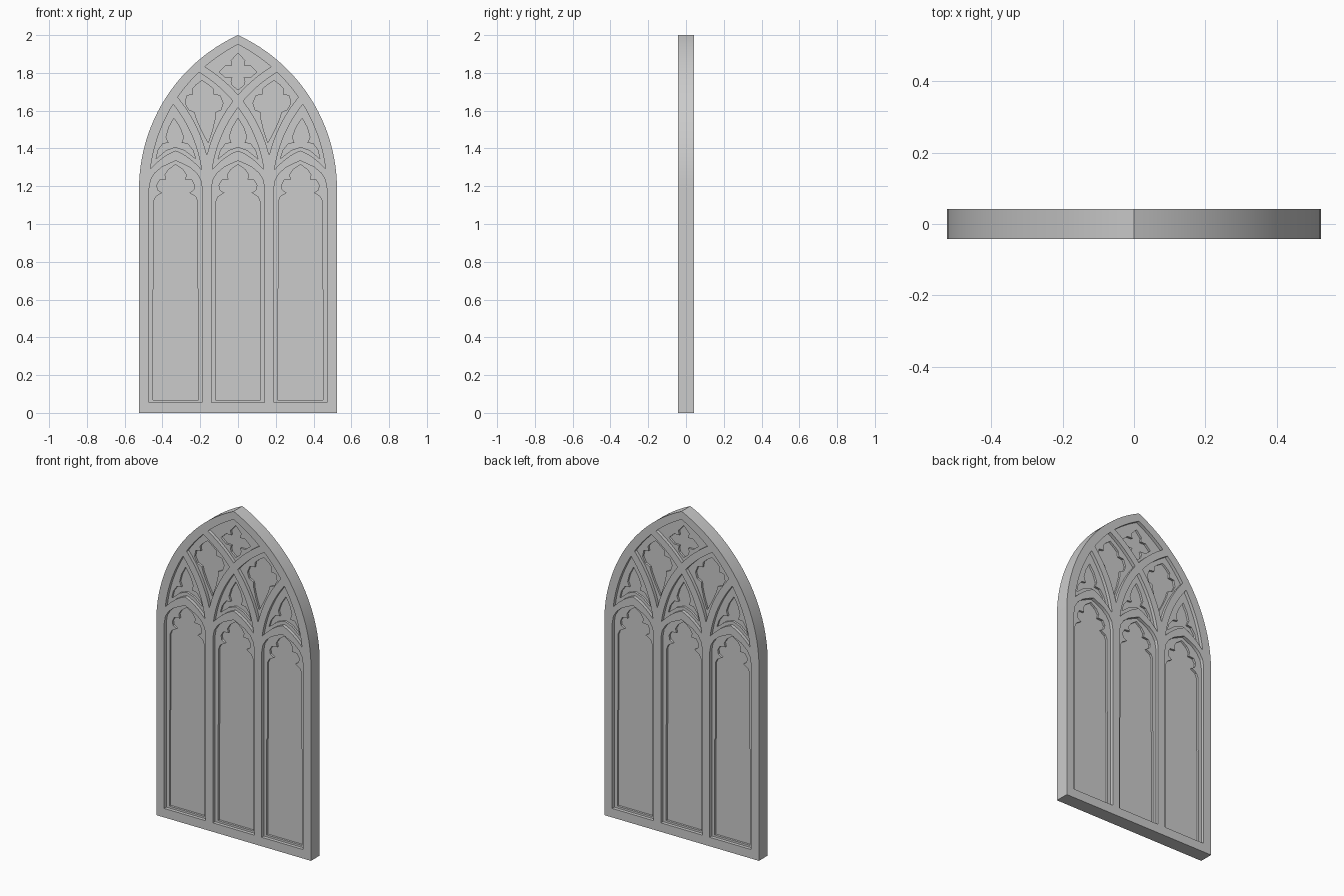
import bpy, math
from mathutils import Matrix

if "Cube" in bpy.data.objects:
    bpy.data.objects.remove(bpy.data.objects["Cube"])

SPRING = 1.185          # height where all the arches start
BAY = 0.33              # lancet spacing
BAR_R, BAR_W = 0.74, 0.021  # tracery bar radius and half width
M = BAY / 2             # mullion position
HEAD_C, HEAD_R = -0.3716, 0.8956   # outer head arc


def arc(c, r):
    """Height of a circular arch as a function of x."""
    return lambda x: SPRING + math.sqrt(max(0, r * r - (x - c) ** 2))


def bar(foot, bend, side):
    """Edge of a tracery bar rising from a mullion; bend = +1 right, -1 left."""
    return arc(foot + bend * BAR_R, BAR_R + side * BAR_W)


def base(cx):
    """Low pointed hood above a lancet."""
    return lambda x: max(1.2, 1.388 - 0.35 * abs(x - cx) - 2.8 * (x - cx) ** 2)


def region(tops, bots, n=520):
    """Outline of the area below all tops and above all bottoms."""
    up, low = [], []
    for i in range(n + 1):
        x = -0.52 + 1.04 * i / n
        t, b = min(f(x) for f in tops), max(f(x) for f in bots)
        if t > b + 0.001:
            up.append((x, t))
            low.append((x, b))
    return low + up[::-1]


def mirror(pts):
    return [(-x, z) for x, z in reversed(pts)]


def both(half, cx=0, shear=0, z0=0):
    """Close a half profile by mirroring, then place it and lean it."""
    full = half + [p for p in mirror(half) if abs(p[0]) > 1e-6]
    return [(cx + x + shear * (z - z0), z) for x, z in full]


def slab(name, outlines, half_depth):
    """Fill nested outlines (inner ones become holes) and extrude."""
    cu = bpy.data.curves.new(name, 'CURVE')
    cu.dimensions = '2D'
    cu.fill_mode = 'BOTH'
    cu.extrude = half_depth
    for pts in outlines:
        sp = cu.splines.new('POLY')
        sp.points.add(len(pts) - 1)
        for p, (x, z) in zip(sp.points, pts):
            p.co = (x, z, 0, 1)
        sp.use_cyclic_u = True
    tmp = bpy.data.objects.new(name + "_curve", cu)
    bpy.context.collection.objects.link(tmp)
    me = bpy.data.meshes.new_from_object(
        tmp.evaluated_get(bpy.context.evaluated_depsgraph_get()))
    bpy.data.objects.remove(tmp)
    me.transform(Matrix.Rotation(math.pi / 2, 4, 'X'))
    ob = bpy.data.objects.new(name, me)
    bpy.context.collection.objects.link(ob)
    return ob


# Outer outline: straight jambs and a pointed head
half_outer = [(0.524, 0)]
end = math.acos(-HEAD_C / HEAD_R)
for i in range(25):
    a = end * i / 24
    half_outer.append((HEAD_C + HEAD_R * math.cos(a), SPRING + HEAD_R * math.sin(a)))
half_outer[-1] = (0, 2.0)
outer = both(half_outer)

# Inner edge of the head
frame_r, frame_l = arc(-0.3876, 0.8576), arc(0.3876, 0.8576)

# Openings between the frame, the mullions and the crossing bars
lancet_half = [(0.14, 0.055), (0.14, 1.19), (0.132, 1.235), (0.11, 1.27),
               (0.075, 1.3), (0.04, 1.317), (0, 1.335)]
lancets = [both(lancet_half, cx) for cx in (-BAY, 0, BAY)]
tri_mid = region([bar(-M, 1, -1), bar(M, -1, -1)], [base(0)])
tri_side = region([bar(M, 1, -1), frame_r], [base(BAY)])
diamond = region([frame_r, bar(-M, 1, -1)], [bar(M, -1, 1), bar(M, 1, 1)])
top = region([frame_r, frame_l], [bar(-M, 1, 1), bar(M, -1, 1)])
openings = lancets + [tri_mid, tri_side, mirror(tri_side),
                      diamond, mirror(diamond), top]

# Cusped cut-outs inside each opening
lancet_cusp = [(0.12, 0.067), (0.12, 0.65), (0.116, 0.66), (0.116, 1.12),
               (0.105, 1.145), (0.072, 1.165), (0.095, 1.18), (0.1, 1.205),
               (0.085, 1.232), (0.05, 1.235), (0.056, 1.26), (0.038, 1.288), (0, 1.315)]
tri_cusp = [(0, 1.408), (0.05, 1.39), (0.105, 1.345), (0.092, 1.39), (0.066, 1.425),
            (0.035, 1.43), (0.046, 1.46), (0.03, 1.51), (0, 1.56)]
diamond_cusp = [(0, 1.43), (0.03, 1.5), (0.05, 1.56), (0.055, 1.592), (0.085, 1.605),
                (0.1, 1.64), (0.088, 1.68), (0.055, 1.685), (0.055, 1.715),
                (0.035, 1.735), (0, 1.76)]
top_cusp = [(0, 1.71), (0.03, 1.735), (0.036, 1.755), (0.03, 1.775), (0.065, 1.775),
            (0.1, 1.805), (0.065, 1.838), (0.03, 1.838), (0.036, 1.865), (0, 1.905)]
side_cut = both(tri_cusp, BAY, 0.05, 1.37)
diamond_cut = both(diamond_cusp, M, 0.1, 1.5)
cuts = [both(lancet_cusp, cx) for cx in (-BAY, 0, BAY)]
cuts += [both(tri_cusp), side_cut, mirror(side_cut),
         diamond_cut, mirror(diamond_cut), both(top_cusp)]

# Stone frame, recessed cusped tracery, and recessed panes
parts = [slab("window_frame", [outer] + openings, 0.0425),
         slab("cusped_tracery", openings + cuts, 0.022),
         slab("window_panes", cuts, 0.009)]

# Smooth the curved reveals, keep the edges sharp
for ob in parts:
    ob.select_set(True)
bpy.context.view_layer.objects.active = parts[0]
bpy.ops.object.shade_smooth_by_angle(angle=math.radians(20))
